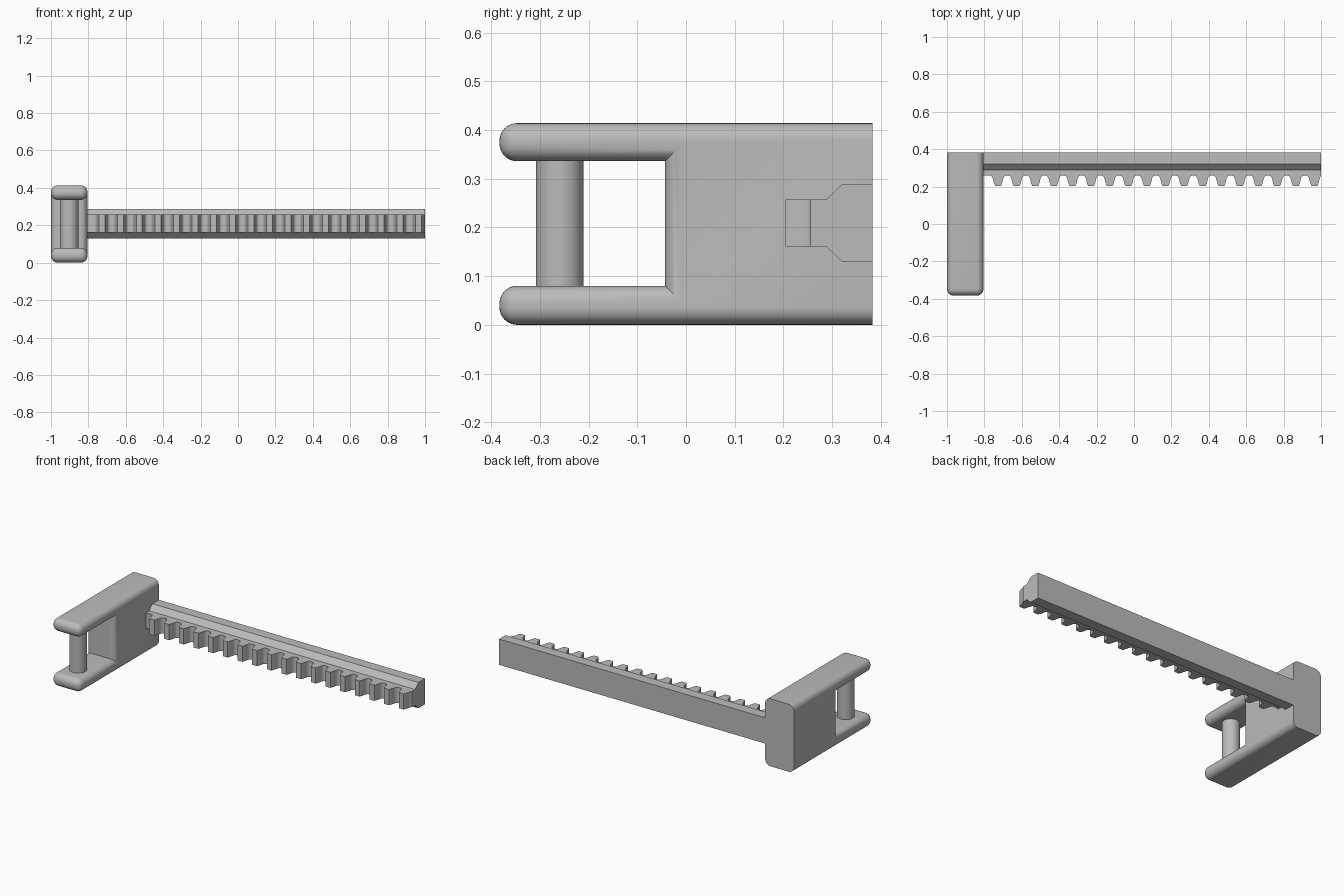
import bpy, bmesh
from mathutils import Vector

if "Cube" in bpy.data.objects:
    bpy.data.objects.remove(bpy.data.objects["Cube"])

grey = bpy.data.materials.new("plain grey")
grey.diffuse_color = (0.5, 0.5, 0.5, 1)
grey.use_nodes = True
grey.node_tree.nodes["Principled BSDF"].inputs["Base Color"].default_value = grey.diffuse_color

HEAD_X0, HEAD_X1 = -1.0, -0.805
BACK = 0.383


def finish(bm, name):
    bmesh.ops.recalc_face_normals(bm, faces=bm.faces[:])
    mesh = bpy.data.meshes.new(name)
    bm.to_mesh(mesh)
    bm.free()
    mesh.materials.append(grey)
    ob = bpy.data.objects.new(name, mesh)
    bpy.context.collection.objects.link(ob)
    bpy.context.view_layer.objects.active = ob
    ob.select_set(True)
    bpy.ops.object.shade_smooth_by_angle(angle=0.6)
    ob.select_set(False)
    return ob


def extrude(points, direction):
    bm = bmesh.new()
    face = bm.faces.new([bm.verts.new(p) for p in points])
    new = bmesh.ops.extrude_face_region(bm, geom=[face])["geom"]
    bmesh.ops.translate(bm, vec=Vector(direction),
                        verts=[v for v in new if isinstance(v, bmesh.types.BMVert)])
    bmesh.ops.recalc_face_normals(bm, faces=bm.faces[:])
    return bm


# Forked head: U-shaped side profile, rounded everywhere but its back face
SLOT = -0.043
fork = [(BACK, 0), (-BACK, 0), (-BACK, 0.08), (SLOT, 0.08),
        (SLOT, 0.336), (-BACK, 0.336), (-BACK, 0.414), (BACK, 0.414)]
bm = extrude([(HEAD_X0, y, z) for y, z in fork], (HEAD_X1 - HEAD_X0, 0, 0))


def rounded(edge):
    a, b = (v.co for v in edge.verts)
    on_back = min(a.y, b.y) > BACK - 0.001
    slot_corner = abs(a.x - b.x) > 0.1 and abs(a.y - SLOT) < 0.001
    return not (on_back or slot_corner)


bmesh.ops.bevel(bm, geom=[e for e in bm.edges if rounded(e)], offset=0.036,
                segments=8, profile=0.5, affect='EDGES', clamp_overlap=True)
finish(bm, "forked_head")

# Cross pin between the fork arms
bm = bmesh.new()
bmesh.ops.create_cone(bm, cap_ends=True, segments=48, radius1=0.049, radius2=0.049, depth=0.258)
bmesh.ops.translate(bm, vec=((HEAD_X0 + HEAD_X1) / 2, -0.259, 0.208), verts=bm.verts[:])
finish(bm, "cross_pin")

# Chamfered bar behind the teeth
bar = [(BACK, 0.13), (0.32, 0.13), (0.288, 0.161),
       (0.288, 0.257), (0.32, 0.288), (BACK, 0.288)]
finish(extrude([(HEAD_X1, y, z) for y, z in bar], (1 - HEAD_X1, 0, 0)), "rack_bar")

# Row of gear teeth with rounded gullets
flank = [(-0.041, 0.258), (-0.034, 0.2545), (-0.029, 0.247), (-0.026, 0.236),
         (-0.022, 0.219), (-0.016, 0.204)]
tooth = flank + [(-x, y) for x, y in reversed(flank)]
row = [(HEAD_X1, 0.288), (HEAD_X1, 0.258)]
for i in range(18):
    centre = -0.727 + i * 0.0995
    row += [(centre + x, y) for x, y in tooth if centre + x < 0.999]
row += [(1, 0.256), (1, 0.288)]
finish(extrude([(x, y, 0.161) for x, y in row], (0, 0, 0.096)), "rack_teeth")
